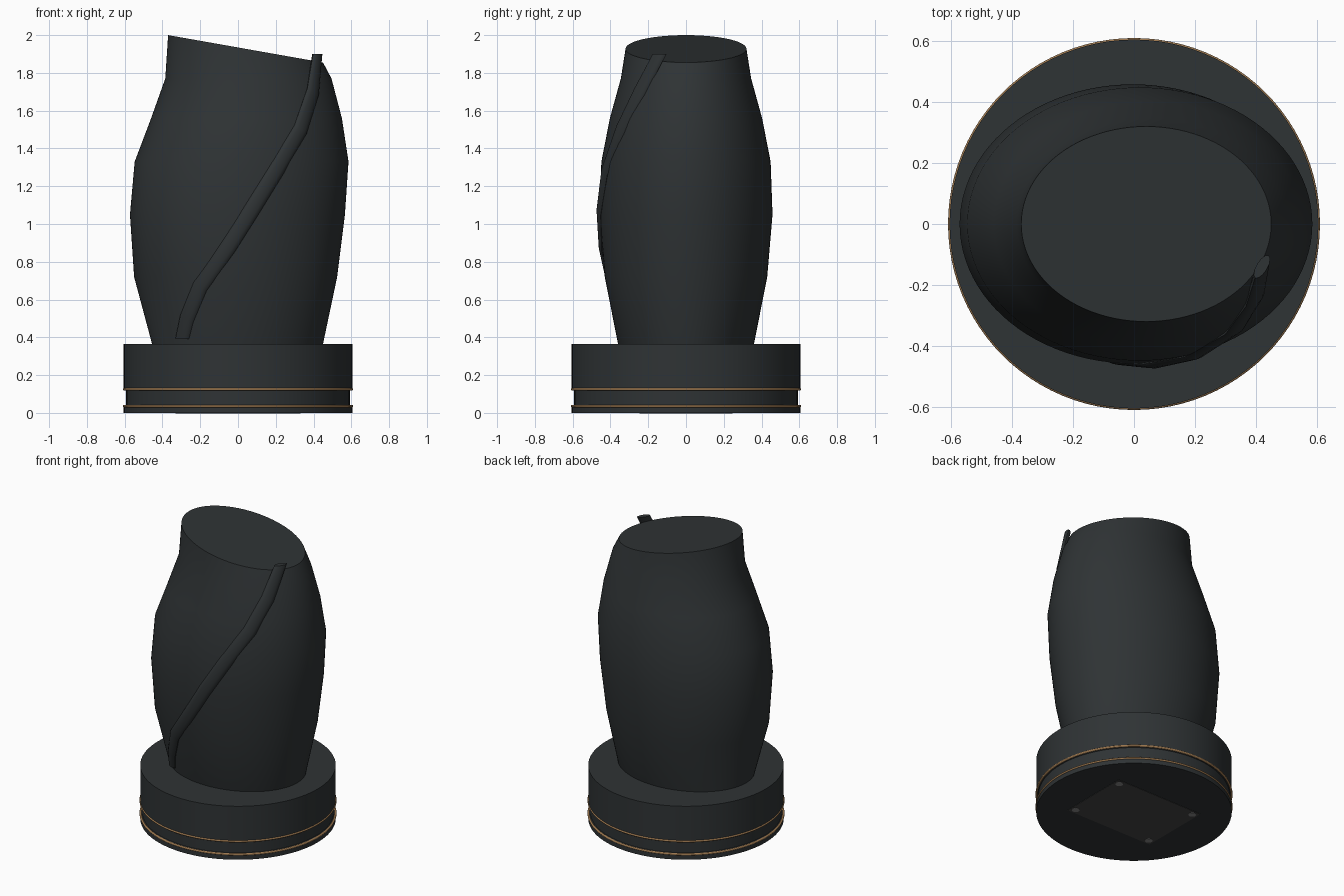
import bpy, bmesh, math
from mathutils import Vector

if "Cube" in bpy.data.objects:
    bpy.data.objects.remove(bpy.data.objects["Cube"])

N = 96


def material(name, rgb):
    m = bpy.data.materials.new(name)
    m.diffuse_color = (*rgb, 1)
    m.use_nodes = True
    m.node_tree.nodes["Principled BSDF"].inputs["Base Color"].default_value = m.diffuse_color
    return m


DARK = material("dark_shell", (0.028, 0.033, 0.035))
COPPER = material("copper_trim", (0.34, 0.19, 0.08))
PLATE = material("plate_grey", (0.06, 0.06, 0.062))
STEEL = material("screw_steel", (0.25, 0.25, 0.25))


def loft(name, rings, mat, angle=30):
    """Closed skin through equal-length rings of points, capped at both ends."""
    bm = bmesh.new()
    vs = [[bm.verts.new(p) for p in r] for r in rings]
    n = len(rings[0])
    for a, b in zip(vs, vs[1:]):
        for i in range(n):
            j = (i + 1) % n
            bm.faces.new((a[i], a[j], b[j], b[i]))
    bm.faces.new(vs[0][::-1])
    bm.faces.new(vs[-1])
    bmesh.ops.recalc_face_normals(bm, faces=bm.faces)
    me = bpy.data.meshes.new(name)
    bm.to_mesh(me)
    bm.free()
    ob = bpy.data.objects.new(name, me)
    bpy.context.collection.objects.link(ob)
    finish(ob, name, mat, angle)
    return ob


def finish(ob, name, mat, angle=30):
    ob.name = name
    ob.data.materials.append(mat)
    bpy.ops.object.select_all(action='DESELECT')
    ob.select_set(True)
    bpy.context.view_layer.objects.active = ob
    bpy.ops.object.shade_smooth_by_angle(angle=math.radians(angle))


def ring(xl, zl, xr, zr, ry):
    """Ellipse whose left and right ends may sit at different heights."""
    pts = []
    for i in range(N):
        a = 2 * math.pi * i / N
        t = (math.cos(a) + 1) / 2
        pts.append((xl + (xr - xl) * t, ry * math.sin(a), zl + (zr - zl) * t))
    return pts


# Bulging body with slanted top: left x, left z, right x, right z, half depth
SECTIONS = [(-0.46, 0.33, 0.44, 0.33, 0.35), (-0.455, 0.365, 0.45, 0.365, 0.36),
            (-0.55, 0.72, 0.525, 0.72, 0.43), (-0.572, 1.05, 0.566, 1.05, 0.458),
            (-0.547, 1.33, 0.585, 1.33, 0.448), (-0.46, 1.56, 0.55, 1.56, 0.403),
            (-0.385, 1.77, 0.495, 1.77, 0.345), (-0.37, 2.0, 0.45, 1.855, 0.32)]
loft("body", [ring(*s) for s in SECTIONS], DARK)

# Round base with a recessed band near the bottom
PROFILE = [(0.605, 0), (0.605, 0.035), (0.592, 0.042), (0.592, 0.118),
           (0.605, 0.125), (0.605, 0.365)]
loft("base", [ring(-r, z, r, z, r) for r, z in PROFILE], DARK)

# Copper rings on both edges of the band
for k, z in enumerate((0.036, 0.125)):
    bpy.ops.mesh.primitive_torus_add(location=(0, 0, z), major_radius=0.603,
                                     minor_radius=0.007, major_segments=N,
                                     minor_segments=10)
    finish(bpy.context.object, f"trim_ring_{k + 1}", COPPER, 60)


# Raised strap winding up the front of the body
def surface(x, z):
    """Front surface point and outward normal of the body at x, z."""
    z2 = min(z, 1.92)
    for a, b in zip(SECTIONS, SECTIONS[1:]):
        za, zb = (a[1] + a[3]) / 2, (b[1] + b[3]) / 2
        if z2 <= zb:
            break
    t = (z2 - za) / (zb - za)
    xl, xr, ry = (a[i] + (b[i] - a[i]) * t for i in (0, 2, 4))
    c, rx = (xl + xr) / 2, (xr - xl) / 2
    u = max(-0.95, min(0.95, (x - c) / rx))
    y = -ry * math.sqrt(1 - u * u)
    return Vector((x, y, z)), Vector((u / rx, y / ry ** 2, 0)).normalized()


PATH = [(-0.295, 0.39), (-0.27, 0.5), (-0.2, 0.67), (-0.05, 0.88), (0.07, 1.07),
        (0.2, 1.28), (0.33, 1.5), (0.395, 1.7), (0.418, 1.9)]
placed = [surface(*p) for p in PATH]
strap = []
for i, (p, n) in enumerate(placed):
    tan = placed[min(i + 1, len(PATH) - 1)][0] - placed[max(i - 1, 0)][0]
    side = tan.cross(n).normalized()
    if i in (0, len(PATH) - 1):
        side = Vector((side.x, side.y, 0)).normalized()
    section = []
    for k in range(12):
        a = 2 * math.pi * k / 12
        section.append(p + side * 0.043 * math.cos(a) + n * (0.002 + 0.018 * math.sin(a)))
    strap.append(section)
loft("strap", strap, DARK, 45)

# Access plate under the base, with a screw in each corner
bpy.ops.mesh.primitive_cube_add(size=1, location=(0, 0, 0.013))
plate = bpy.context.object
plate.scale = (0.66, 0.49, 0.03)
bpy.ops.object.transform_apply(location=False, rotation=False, scale=True)
finish(plate, "access_plate", PLATE)
for sx in (-1, 1):
    for sy in (-1, 1):
        bpy.ops.mesh.primitive_cylinder_add(vertices=20, radius=0.024, depth=0.02,
                                            location=(sx * 0.295, sy * 0.21, 0.006))
        finish(bpy.context.object, f"screw_{sx}_{sy}", STEEL)
